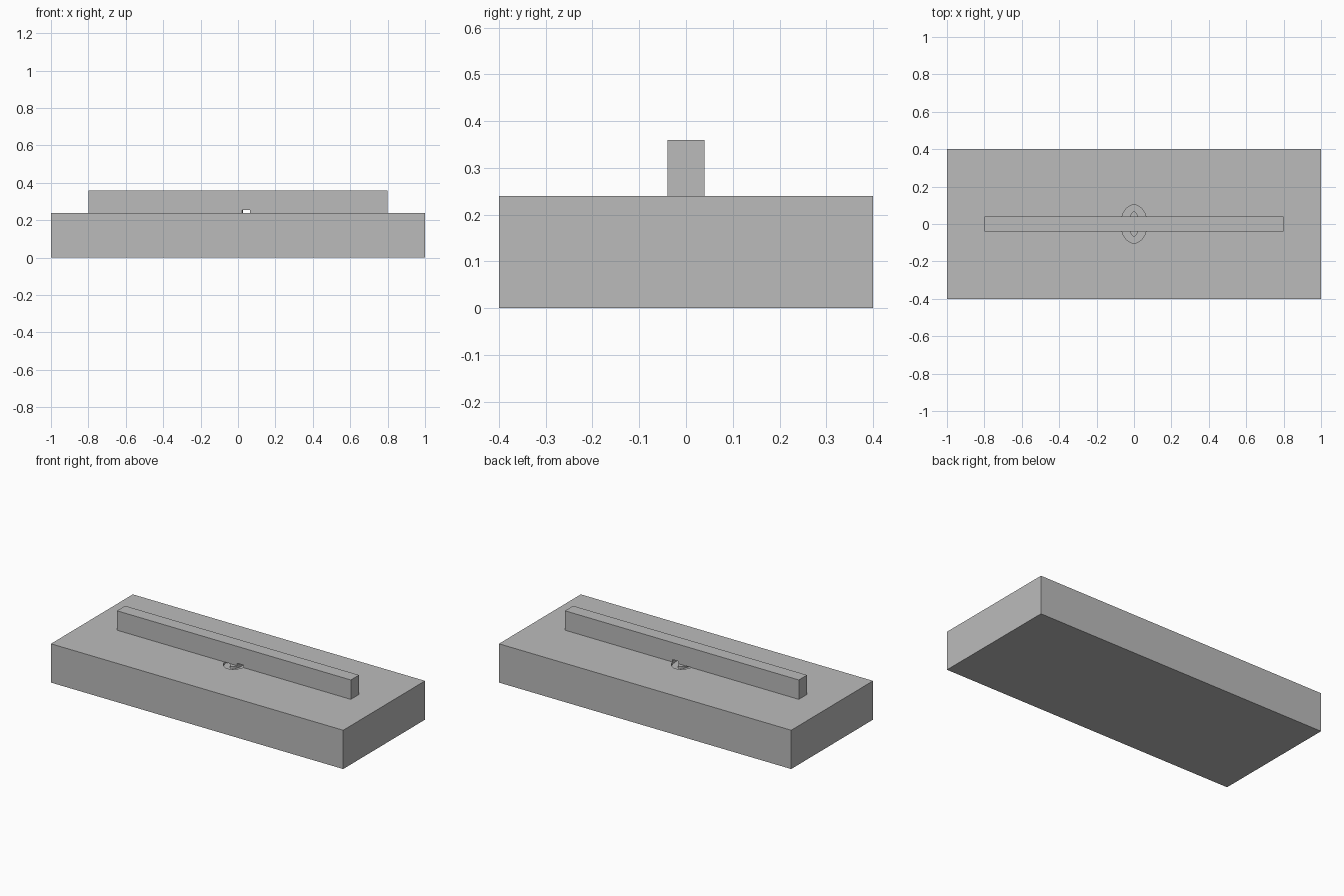
import bpy, bmesh, math

cube = bpy.data.objects.get("Cube")
if cube:
    bpy.data.objects.remove(cube, do_unlink=True)

grey = bpy.data.materials.new("plain_grey")
grey.use_nodes = True
grey.diffuse_color = (0.5, 0.5, 0.5, 1)
grey.node_tree.nodes["Principled BSDF"].inputs["Base Color"].default_value = grey.diffuse_color


def add_object(name, bm):
    bmesh.ops.recalc_face_normals(bm, faces=bm.faces)
    mesh = bpy.data.meshes.new(name)
    bm.to_mesh(mesh)
    bm.free()
    mesh.materials.append(grey)
    obj = bpy.data.objects.new(name, mesh)
    bpy.context.collection.objects.link(obj)
    return obj


def box(name, size, bottom):
    bm = bmesh.new()
    bmesh.ops.create_cube(bm, size=1)
    for v in bm.verts:
        v.co = (v.co.x * size[0], v.co.y * size[1], bottom + (v.co.z + 0.5) * size[2])
    return add_object(name, bm)


def oval_ring(name, start, sweep, z0, z1, steps=32):
    """Rectangular section swept around an oval, full or partial."""
    bm = bmesh.new()
    closed = sweep >= 2 * math.pi
    rings = []
    for i in range(steps if closed else steps + 1):
        a = start + sweep * i / steps
        c, s = math.cos(a), math.sin(a)
        rings.append([bm.verts.new((rx * c, ry * s, z)) for rx, ry, z in
                      ((0.07, 0.102, z0), (0.07, 0.102, z1),
                       (0.027, 0.067, z1), (0.027, 0.067, z0))])
    for i in range(steps):
        a, b = rings[i], rings[(i + 1) % len(rings)]
        for k in range(4):
            n = (k + 1) % 4
            bm.faces.new((a[k], b[k], b[n], a[n]))
    if not closed:
        bm.faces.new(rings[0])
        bm.faces.new(rings[-1])
    obj = add_object(name, bm)
    obj.hide_render = True
    obj.hide_set(True)
    return obj


def cut(target, cutter):
    mod = target.modifiers.new("cut", 'BOOLEAN')
    mod.operation = 'DIFFERENCE'
    mod.solver = 'EXACT'
    mod.object = cutter


# Slab with a shallow oval groove in its top
base_slab = box("base_slab", (2, 0.8, 0.24), 0)
cut(base_slab, oval_ring("groove_cutter", 0, 2 * math.pi, 0.225, 0.28))

# Long rail, notched where the groove passes beneath it
top_rail = box("top_rail", (1.6, 0.08, 0.12), 0.24)
cut(top_rail, oval_ring("rail_notch_cutter", -math.pi / 2, math.pi, 0.2, 0.255))
